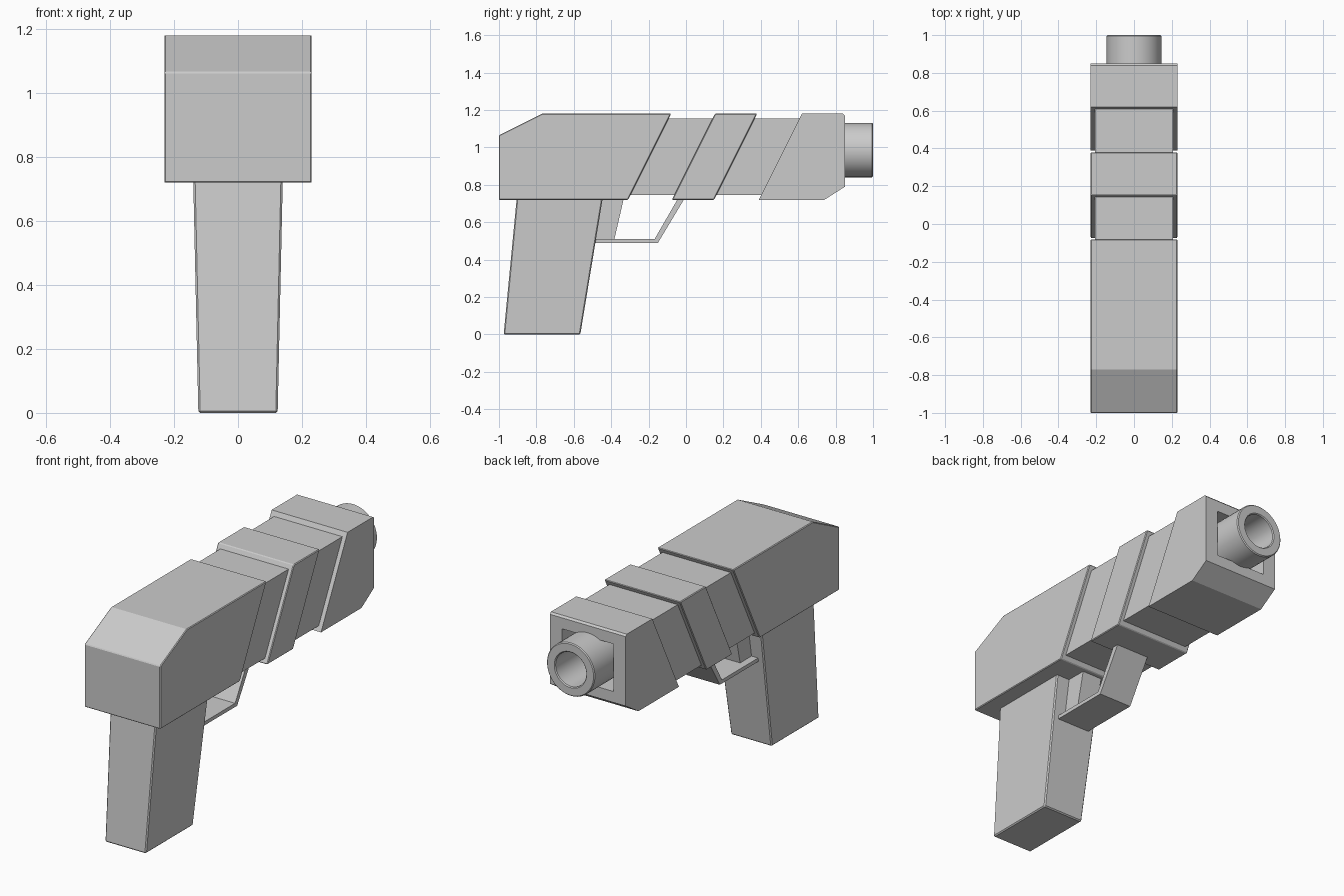
import bpy, bmesh, math
from mathutils import Vector

if "Cube" in bpy.data.objects:
    bpy.data.objects.remove(bpy.data.objects["Cube"])


def make(name, verts, faces, bevel=0.0):
    me = bpy.data.meshes.new(name)
    me.from_pydata(verts, [], faces)
    bm = bmesh.new()
    bm.from_mesh(me)
    bmesh.ops.recalc_face_normals(bm, faces=bm.faces)
    bm.to_mesh(me)
    bm.free()
    ob = bpy.data.objects.new(name, me)
    bpy.context.collection.objects.link(ob)
    if bevel:
        mod = ob.modifiers.new("bevel", 'BEVEL')
        mod.width, mod.segments, mod.limit_method = bevel, 1, 'ANGLE'
    return ob


def extrude(name, profile, widths, bevel=0.0):
    """Side profile of (y, z) points, spread to +-width in x."""
    n = len(profile)
    if not isinstance(widths, (list, tuple)):
        widths = [widths] * n
    verts = [(s * w, y, z) for s in (-1, 1) for (y, z), w in zip(profile, widths)]
    faces = [list(range(n)), list(range(n, 2 * n))]
    faces += [[i, (i + 1) % n, n + (i + 1) % n, n + i] for i in range(n)]
    return make(name, verts, faces, bevel)


def slant(a, z):
    """y of a slanted cut that meets the top (z = 1.18) at y = a."""
    return a + 0.5 * (z - 1.18)


def band(a, b, low, high):
    return [(slant(a, low), low), (slant(b, low), low),
            (slant(b, high), high), (slant(a, high), high)]


LOW, HIGH, HALF = 0.72, 1.18, 0.23

# Receiver: rear block, slanted middle band, front block, slimmer core
extrude("rear_body", [(-1, LOW), (slant(-0.08, LOW), LOW), (-0.08, HIGH),
                      (-0.77, HIGH), (-1, 1.065)], HALF, 0.004)
extrude("middle_band", band(0.155, 0.38, LOW, HIGH), HALF, 0.004)
front = extrude("front_body", [(slant(0.62, LOW), LOW), (0.74, LOW), (0.85, 0.79),
                               (0.85, 1.17), (0.84, HIGH), (0.62, HIGH)], HALF)
extrude("inner_core", band(-0.2, 0.68, 0.745, 1.155), 0.207)

# Square recess around the barrel
cutter = extrude("recess_cutter", [(0.7, 0.85), (0.95, 0.85), (0.95, 1.11), (0.7, 1.11)], 0.155)
cutter.hide_render = True
cutter.hide_set(True)
cut = front.modifiers.new("recess", 'BOOLEAN')
cut.object, cut.operation, cut.solver = cutter, 'DIFFERENCE', 'EXACT'

# Barrel with a blind bore, lathed around the y axis
N, ZC = 48, 0.985
rings = [(0.0, 0.68), (0.145, 0.68), (0.145, 0.995), (0.14, 1.0),
         (0.098, 1.0), (0.093, 0.995), (0.093, 0.72), (0.0, 0.72)]
bm = bmesh.new()
pts = [bm.verts.new((r, y, 0)) for r, y in rings]
edges = [bm.edges.new(p) for p in zip(pts, pts[1:])]
bmesh.ops.spin(bm, geom=pts + edges, cent=(0, 0, 0), axis=(0, 1, 0),
               angle=math.tau, steps=N, use_merge=True)
bmesh.ops.remove_doubles(bm, verts=bm.verts, dist=1e-5)
bmesh.ops.recalc_face_normals(bm, faces=bm.faces)
bmesh.ops.translate(bm, verts=bm.verts, vec=Vector((0, 0, ZC)))
me = bpy.data.meshes.new("barrel")
bm.to_mesh(me)
bm.free()
barrel = bpy.data.objects.new("barrel", me)
bpy.context.collection.objects.link(barrel)
bpy.context.view_layer.objects.active = barrel
barrel.select_set(True)
bpy.ops.object.shade_smooth_by_angle(angle=math.radians(30))

# Tapered, raked grip
extrude("grip", [(-0.975, 0), (-0.565, 0), (-0.445, 0.73), (-0.905, 0.73)],
        [0.124, 0.124, 0.14, 0.14], 0.006)

# Trigger and its guard
extrude("trigger", [(-0.5, 0.5), (-0.385, 0.5), (-0.332, 0.73), (-0.47, 0.73)], 0.06)
extrude("trigger_guard", [(-0.49, 0.49), (-0.15, 0.49), (-0.003, 0.735),
                          (-0.038, 0.735), (-0.168, 0.51), (-0.49, 0.51)], 0.1)
